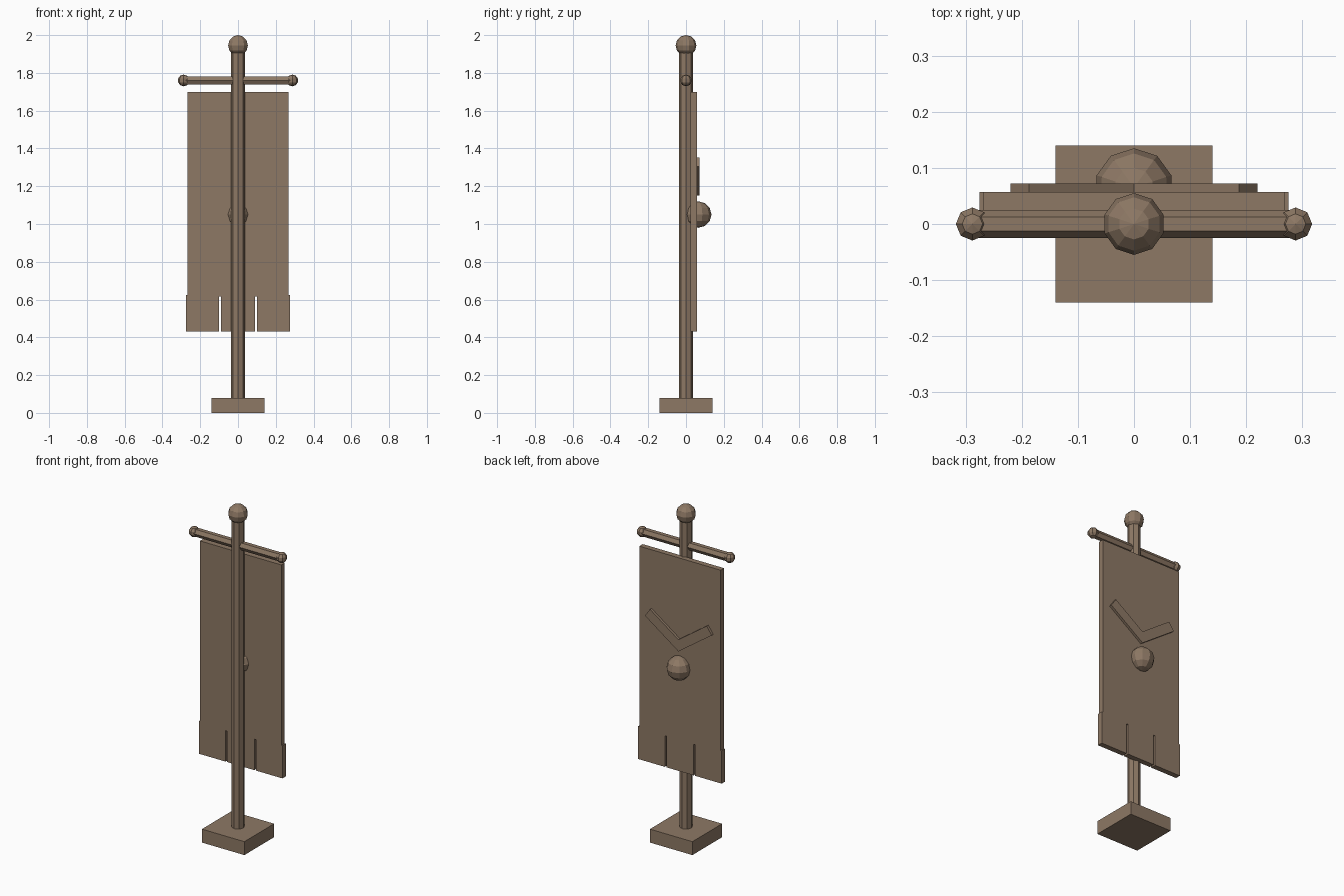
import bpy
import bmesh
import math
from mathutils import Matrix, Vector

old = bpy.data.objects.get("Cube")
if old:
    bpy.data.objects.remove(old, do_unlink=True)

wood = bpy.data.materials.new("weathered_brown")
wood.use_nodes = True
COLOUR = (0.27, 0.19, 0.13, 1)
wood.diffuse_color = COLOUR
wood.node_tree.nodes["Principled BSDF"].inputs["Base Color"].default_value = COLOUR


def finish(name, bm):
    bmesh.ops.recalc_face_normals(bm, faces=bm.faces[:])
    mesh = bpy.data.meshes.new(name)
    bm.to_mesh(mesh)
    bm.free()
    mesh.materials.append(wood)
    obj = bpy.data.objects.new(name, mesh)
    bpy.context.collection.objects.link(obj)
    return obj


def ball(name, centre, radius, segments, rings):
    bm = bmesh.new()
    bmesh.ops.create_uvsphere(bm, u_segments=segments, v_segments=rings,
                              radius=radius, matrix=Matrix.Translation(centre))
    return finish(name, bm)


def rod(name, centre, radius, length, sides, turn=0):
    bm = bmesh.new()
    place = Matrix.Translation(centre) @ Matrix.Rotation(turn, 4, 'Y')
    bmesh.ops.create_cone(bm, cap_ends=True, segments=sides, radius1=radius,
                          radius2=radius, depth=length, matrix=place)
    return finish(name, bm)


def plate(name, outline, y_front, y_back):
    """Extrude an x-z outline from y_front to y_back."""
    bm = bmesh.new()
    face = bm.faces.new([bm.verts.new((x, y_front, z)) for x, z in outline])
    result = bmesh.ops.extrude_face_region(bm, geom=[face])
    verts = [v for v in result["geom"] if isinstance(v, bmesh.types.BMVert)]
    bmesh.ops.translate(bm, verts=verts, vec=(0, y_back - y_front, 0))
    return finish(name, bm)


def mirrored(half):
    return half + [(-x, z) for x, z in reversed(half) if x > 0]


# Stand: square foot, upright pole and round finial
bm = bmesh.new()
bmesh.ops.create_cube(bm, size=1, matrix=Matrix.Translation((0, 0, 0.04))
                      @ Matrix.Diagonal((0.28, 0.28, 0.08, 1)))
finish("base", bm)
rod("pole", (0, 0, 1.0), 0.036, 1.86, 8)
ball("finial", (0, 0, 1.945), 0.055, 10, 6)

# Crossbar with a ball on each end
rod("crossbar", (0, 0, 1.76), 0.025, 0.56, 6, math.pi / 2)
for side, x in (("left", 0.288), ("right", -0.288)):
    ball(side + "_crossbar_ball", (x, 0, 1.76), 0.031, 8, 5)

# Cloth with two slots and slightly wider bottom flaps
TOP, STEP, SLOT, HEM = 1.70, 0.625, 0.615, 0.43
plate("banner", mirrored([
    (0.268, TOP), (0.268, STEP), (0.275, STEP), (0.275, HEM),
    (0.10, HEM), (0.10, SLOT), (0.09, SLOT), (0.09, HEM)]), 0.025, 0.057)

# Emblem on the back: a chevron above a round boss
along = Vector((math.cos(math.radians(35)), math.sin(math.radians(35))))
across = Vector((-along.y, along.x)) * 0.0575
low_tip = Vector((0, 1.15))
low_end = low_tip + along * (0.22 / along.x)
high_end = low_end + across
valley = (0, 1.15 + 0.0575 / along.x)
chevron = [tuple(low_tip), tuple(low_end), tuple(high_end), valley,
           (-high_end.x, high_end.y), (-low_end.x, low_end.y)]
plate("chevron", chevron, 0.05, 0.072)
ball("boss", (0, 0.065, 1.05), 0.07, 10, 6)
